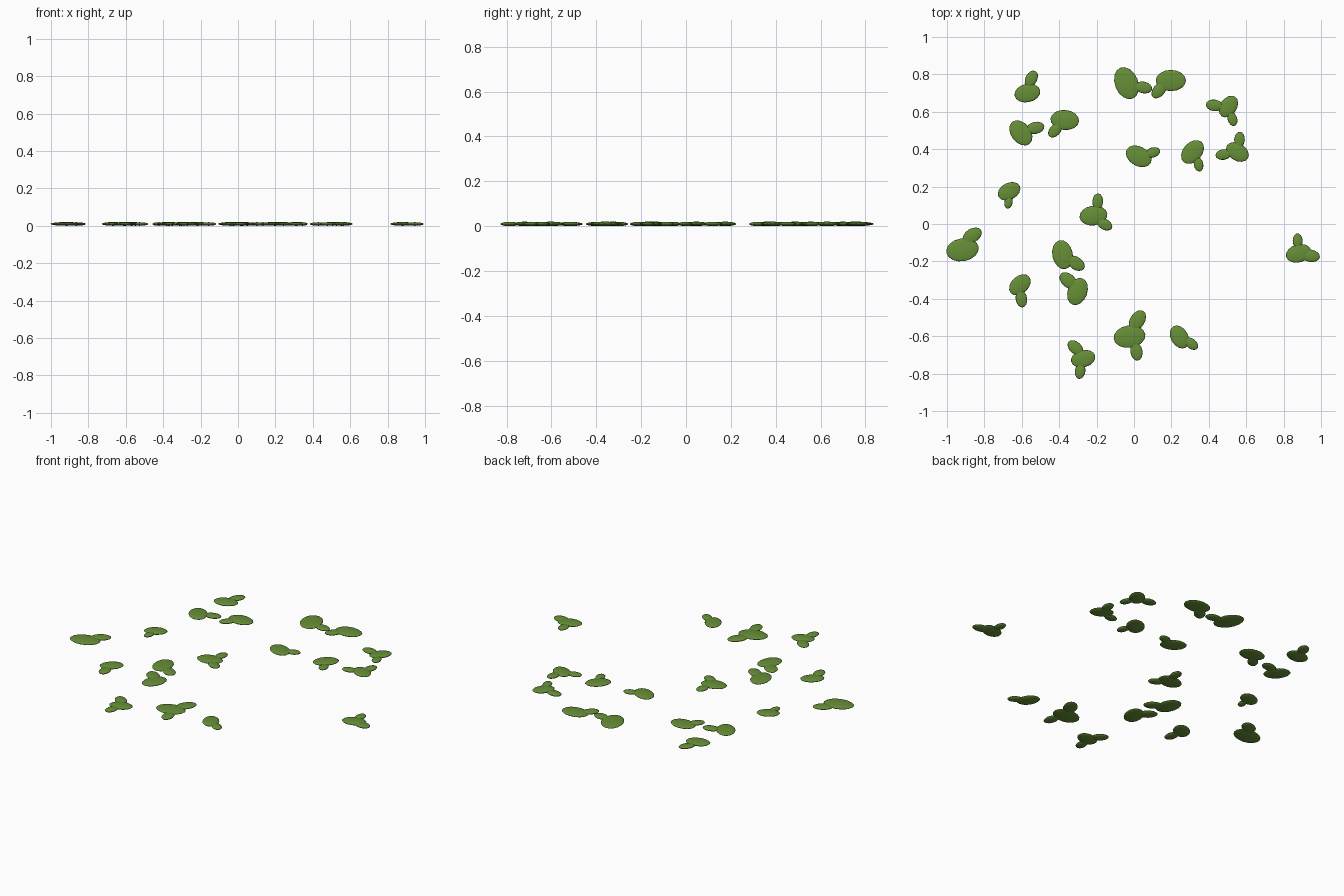
import bpy
from math import radians

green = bpy.data.materials.new("leaf green")
green.diffuse_color = (0.135, 0.275, 0.038, 1)


def frond(name, x, y, length, width, angle, height):
    """Flattened ellipsoid leaf floating on the ground plane."""
    bpy.ops.mesh.primitive_uv_sphere_add(segments=16, ring_count=8, radius=1)
    ob = bpy.context.object
    ob.name = name
    ob.scale = (length / 2, width / 2, height / 2)
    ob.rotation_euler = (0, 0, radians(angle))
    ob.location = (x, y, height / 2)
    ob.data.materials.append(green)
    bpy.ops.object.shade_smooth()


# Main leaves: x, y, length, angle
MAIN = [
    (-.57, .70, .14, 12), (-.605, .487, .15, -52), (-.37, .556, .153, -5),
    (-.04, .753, .178, 112), (.197, .767, .162, 0), (.505, .628, .127, 55),
    (.025, .362, .148, -30), (.313, .385, .145, 48), (.553, .385, .132, -32),
    (-.668, .175, .128, 27), (-.217, .045, .15, 8), (-.917, -.138, .175, 10),
    (-.382, -.164, .157, 102), (-.61, -.325, .132, 42), (-.302, -.361, .15, 70),
    (-.024, -.602, .171, 8), (.243, -.604, .132, 120), (-.272, -.72, .132, 14),
    (.88, -.157, .138, 16),
]
# Young leaves budding from them: x, y, length, angle
BUDS = [
    (-.549, .776, .095, 62), (-.527, .514, .097, 12), (-.422, .501, .09, 48),
    (.05, .73, .095, -12), (.133, .714, .097, 50), (.43, .634, .093, -8),
    (.526, .562, .078, -72), (.1, .382, .082, 18), (.345, .319, .077, -78),
    (.478, .371, .085, 8), (.564, .45, .086, 85), (-.671, .115, .066, 78),
    (-.194, .12, .087, 86), (-.157, -.002, .088, -28), (-.865, -.062, .112, 32),
    (-.31, -.21, .104, -35), (-.602, -.4, .093, -82), (-.351, -.303, .11, -42),
    (.018, -.516, .12, 58), (.013, -.682, .098, -80), (.307, -.64, .083, -38),
    (-.313, -.662, .098, -42), (-.288, -.786, .085, 82), (.875, -.09, .08, 92),
    (.944, -.17, .1, -8),
]

for i, (x, y, length, angle) in enumerate(MAIN):
    frond(f"main_leaf_{i + 1}", x, y, length, length * .7, angle, .02)
for i, (x, y, length, angle) in enumerate(BUDS):
    frond(f"young_leaf_{i + 1}", x, y, length, length * .66, angle, .019)
